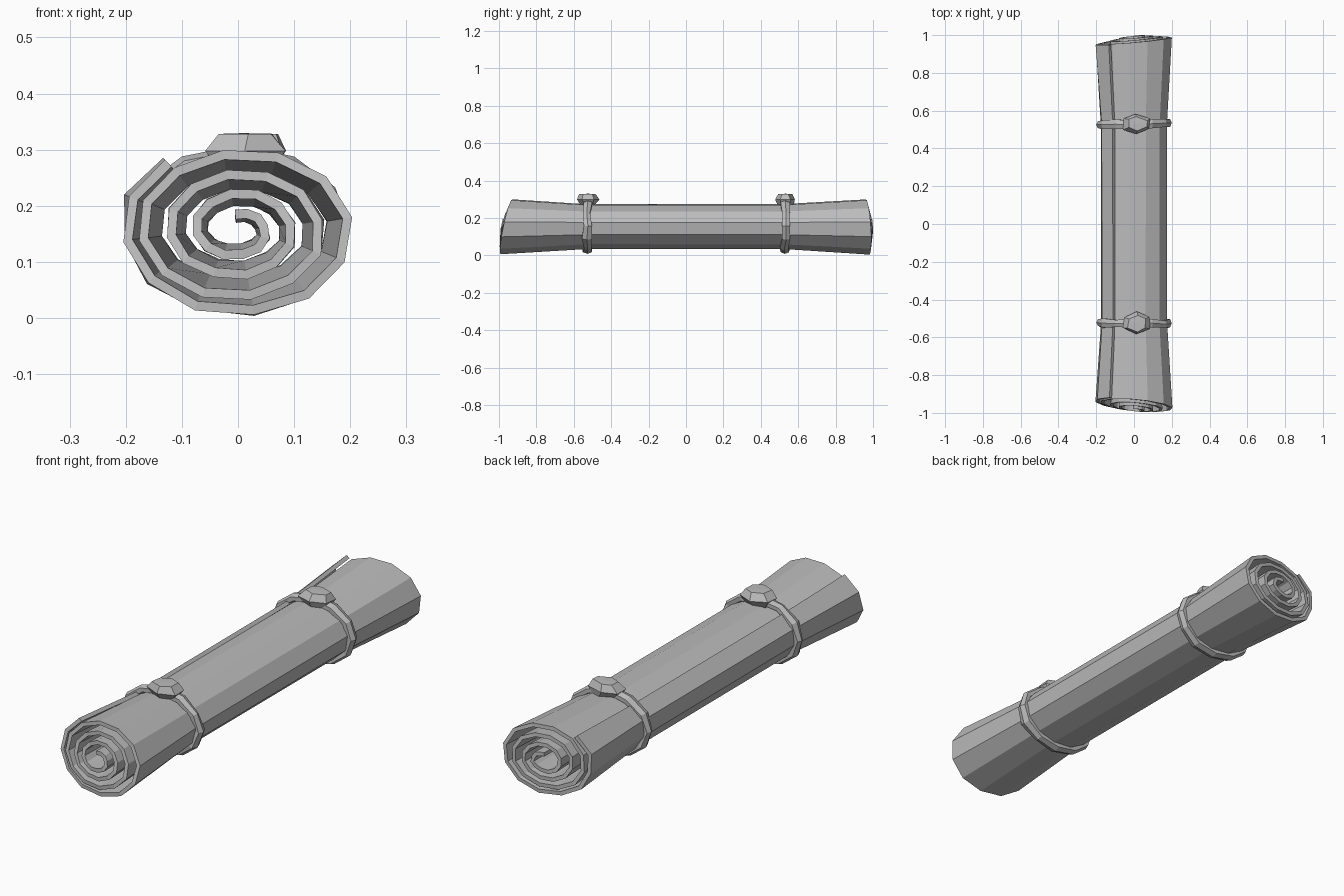
import bpy, bmesh, random
from math import sin, cos, pi, radians

if "Cube" in bpy.data.objects:
    bpy.data.objects.remove(bpy.data.objects["Cube"])

random.seed(4)
GREY = (0.5, 0.5, 0.5, 1)
grey = bpy.data.materials.new("plain grey")
grey.use_nodes = True
grey.diffuse_color = GREY
grey.node_tree.nodes["Principled BSDF"].inputs["Base Color"].default_value = GREY
CZ = 0.158  # height of the roll's axis


def make_object(name, bm):
    bmesh.ops.recalc_face_normals(bm, faces=bm.faces)
    mesh = bpy.data.meshes.new(name)
    bm.to_mesh(mesh)
    bm.free()
    mesh.materials.append(grey)
    obj = bpy.data.objects.new(name, mesh)
    bpy.context.collection.objects.link(obj)
    return obj


def skin(bm, rows, closed=False):
    """Join neighbouring rows of vertices with quads."""
    count = len(rows)
    for i in range(count if closed else count - 1):
        a, b = rows[i], rows[(i + 1) % count]
        n = len(a)
        for j in range(n if closed else n - 1):
            k = (j + 1) % n
            bm.faces.new((a[j], a[k], b[k], b[j]))


# Rolled sheet: a spiral swept along y, flared and slanted at both ends
bm = bmesh.new()
rows = []
for i in range(48):
    turn = i / 12
    a = radians(128) + 2 * pi * turn
    r = min(0.96, 1.11 - 0.24 * turn)
    inner = 0.035 * (1 - r)
    front = -0.956 + r * (0.035 * sin(a) - 0.02 * cos(a)) - inner
    back = 0.968 + r * (0.02 * cos(a) - 0.012 * sin(a)) + inner
    lift = 0.06 if i < 2 else 0  # loose outer flap
    row = []
    for y, sx, sz, up in ((front, 1, 1, lift / 2), (-0.53, 0.86, 0.8, lift / 2),
                          (0.53, 0.86, 0.8, lift / 2), (back, 1, 1, lift)):
        q = r + up + random.uniform(-0.012, 0.012)
        row.append(bm.verts.new((0.205 * sx * q * cos(a), y,
                                 CZ + 0.152 * sz * q * sin(a))))
    rows.append(row)
skin(bm, rows)
sheet = make_object("rolled_sheet", bm)
solid = sheet.modifiers.new("thickness", "SOLIDIFY")
solid.thickness = 0.017
solid.offset = 0


# Cord loop: a faceted band around the roll with uneven width
def cord(name, y):
    bm = bmesh.new()
    rows = []
    for i in range(12):
        a = 2 * pi * i / 12
        wide = random.uniform(0.02, 0.031)
        shift = random.uniform(-0.006, 0.006)
        row = []
        for j in range(6):
            b = 2 * pi * j / 6
            out = 0.018 * cos(b)
            row.append(bm.verts.new(((0.182 + out) * cos(a), y + shift + wide * sin(b),
                                     CZ + (0.132 + out) * sin(a))))
        rows.append(row)
    skin(bm, rows, closed=True)
    make_object(name, bm)


# Knot: a lumpy low-poly nub on top of the cord
def knot(name, y):
    bm = bmesh.new()
    bmesh.ops.create_uvsphere(bm, u_segments=6, v_segments=4, radius=1)
    for v in bm.verts:
        v.co.x = 0.015 + 0.08 * v.co.x + random.uniform(-0.008, 0.008)
        v.co.y = y + 0.058 * v.co.y + random.uniform(-0.006, 0.006)
        v.co.z = 0.298 + 0.037 * max(-1, min(0.85, v.co.z * 1.15))
    make_object(name, bm)


for side, y in (("front", -0.525), ("back", 0.53)):
    cord(side + "_cord", y)
    knot(side + "_knot", y)
